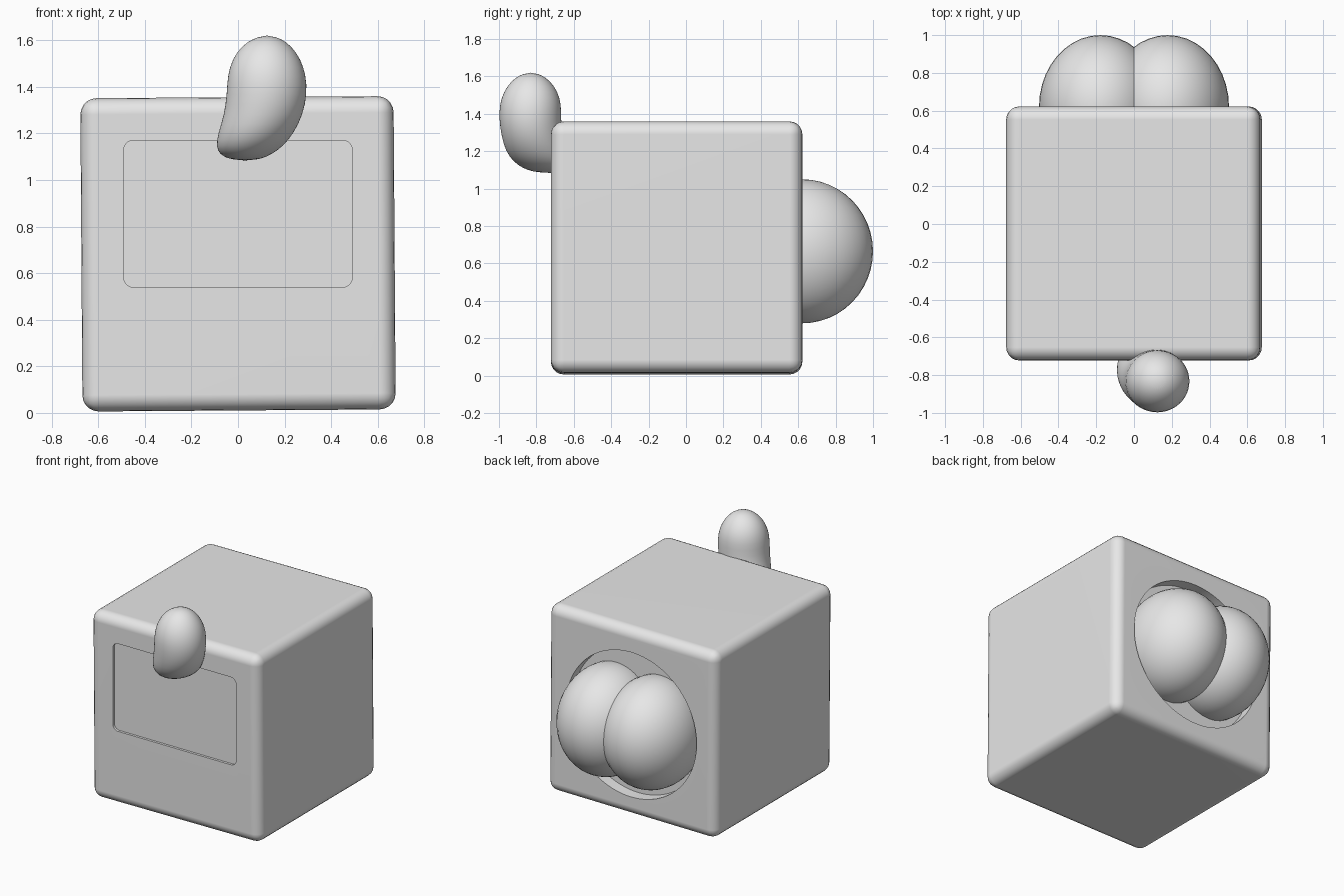
import bpy, bmesh, math
from mathutils import Matrix, Vector

if "Cube" in bpy.data.objects:
    bpy.data.objects.remove(bpy.data.objects["Cube"])

grey = bpy.data.materials.new("light_grey")
grey.diffuse_color = (0.8, 0.8, 0.8, 1)
grey.use_nodes = True
grey.node_tree.nodes["Principled BSDF"].inputs["Base Color"].default_value = grey.diffuse_color


def make(name, bm):
    bmesh.ops.recalc_face_normals(bm, faces=bm.faces[:])
    me = bpy.data.meshes.new(name)
    bm.to_mesh(me)
    bm.free()
    me.materials.append(grey)
    ob = bpy.data.objects.new(name, me)
    bpy.context.collection.objects.link(ob)
    return ob


def activate(ob):
    bpy.ops.object.select_all(action='DESELECT')
    ob.select_set(True)
    bpy.context.view_layer.objects.active = ob


def smooth(ob, angle=35):
    activate(ob)
    bpy.ops.object.shade_smooth_by_angle(angle=math.radians(angle))


def prism(name, outline, y0, y1):
    """Extrude an (x, z) outline along y."""
    bm = bmesh.new()
    a = [bm.verts.new((x, y0, z)) for x, z in outline]
    b = [bm.verts.new((x, y1, z)) for x, z in outline]
    bm.faces.new(a)
    bm.faces.new(b[::-1])
    for i in range(len(a)):
        j = (i + 1) % len(a)
        bm.faces.new((a[i], b[i], b[j], a[j]))
    return make(name, bm)


def rounded_rect(x, z0, z1, r, n=6):
    pts = []
    for k, (cx, cz) in enumerate([(x - r, z1 - r), (r - x, z1 - r), (r - x, z0 + r), (x - r, z0 + r)]):
        for i in range(n + 1):
            t = (k + i / n) * math.pi / 2
            pts.append((cx + r * math.cos(t), cz + r * math.sin(t)))
    return pts


# Rounded box body
bm = bmesh.new()
bmesh.ops.create_cube(bm, size=1)
bmesh.ops.scale(bm, vec=(1.345, 1.345, 1.345), verts=bm.verts)
bmesh.ops.bevel(bm, geom=bm.edges[:], offset=0.07, segments=5, profile=0.5, affect='EDGES')
bmesh.ops.rotate(bm, matrix=Matrix.Rotation(math.radians(-0.4), 3, 'Y'), verts=bm.verts)
bmesh.ops.translate(bm, vec=(0, -0.05, 0.683), verts=bm.verts)
body = make("box_body", bm)

# Front panel recess and round back opening
cutters = [
    prism("panel_cutter", rounded_rect(0.49, 0.54, 1.17, 0.04), -0.85, -0.705),
    prism("opening_cutter", [(0.52 * math.cos(i * math.pi / 32), 0.67 + 0.52 * math.sin(i * math.pi / 32))
                             for i in range(64)], 0.54, 0.8),
]
for c in cutters:
    activate(body)
    mod = body.modifiers.new("cut", 'BOOLEAN')
    mod.operation, mod.object, mod.solver = 'DIFFERENCE', c, 'EXACT'
    bpy.ops.object.modifier_apply(modifier=mod.name)
    bpy.data.objects.remove(c)
smooth(body)
body.modifiers.new("normals", 'WEIGHTED_NORMAL').keep_sharp = True

# Pair of round cushions bulging from the back opening
for side, label in ((-1, "left"), (1, "right")):
    bm = bmesh.new()
    bmesh.ops.create_uvsphere(bm, u_segments=40, v_segments=24, radius=1)
    bmesh.ops.scale(bm, vec=(0.325, 0.38, 0.385), verts=bm.verts)
    bmesh.ops.translate(bm, vec=(side * 0.178, 0.62, 0.665), verts=bm.verts)
    smooth(make(label + "_back_cushion", bm), 60)

# Bean-shaped knob: horizontal slices as (z, x min, x max, y min, y max)
slices = [
    (1.090, -0.04, 0.10, -0.82, -0.62),
    (1.110, -0.08, 0.145, -0.875, -0.61),
    (1.145, -0.095, 0.195, -0.925, -0.61),
    (1.200, -0.087, 0.24, -0.965, -0.63),
    (1.280, -0.060, 0.28, -0.988, -0.66),
    (1.370, -0.049, 0.298, -1.0, -0.667),
    (1.450, -0.046, 0.293, -0.998, -0.666),
    (1.520, -0.025, 0.27, -0.975, -0.685),
    (1.575, 0.015, 0.23, -0.935, -0.725),
    (1.608, 0.065, 0.185, -0.89, -0.77),
]
N = 28
bm = bmesh.new()
rings = []
for z, x0, x1, y0, y1 in slices:
    rings.append([bm.verts.new(((x0 + x1) / 2 + (x1 - x0) / 2 * math.cos(2 * math.pi * i / N),
                                (y0 + y1) / 2 + (y1 - y0) / 2 * math.sin(2 * math.pi * i / N), z))
                  for i in range(N)])
for lo, hi in zip(rings, rings[1:]):
    for i in range(N):
        j = (i + 1) % N
        bm.faces.new((lo[i], lo[j], hi[j], hi[i]))
for ring, tip in ((rings[0], (0.03, -0.72, 1.083)), (rings[-1], (0.125, -0.83, 1.622))):
    v = bm.verts.new(Vector(tip))
    for i in range(N):
        bm.faces.new((ring[i], ring[(i + 1) % N], v))
knob = make("front_knob", bm)
knob.modifiers.new("subdivision", 'SUBSURF').levels = 1
knob.modifiers["subdivision"].render_levels = 1
smooth(knob, 80)
